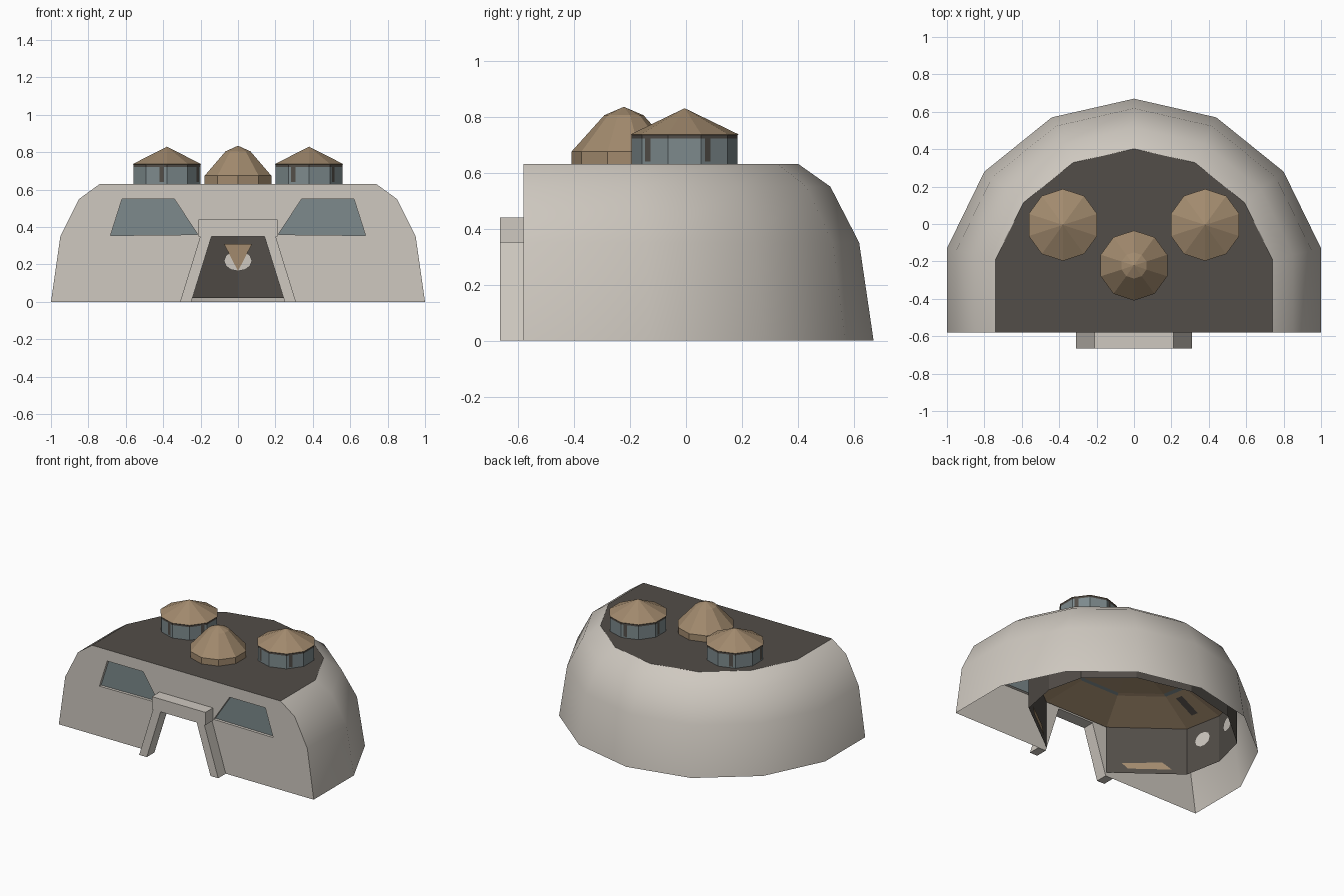
import bpy, bmesh, math
from mathutils import Vector

if "Cube" in bpy.data.objects:
    bpy.data.objects.remove(bpy.data.objects["Cube"])

def mat(name, rgb):
    m = bpy.data.materials.new(name)
    m.diffuse_color = (*rgb, 1)
    m.use_nodes = True
    m.node_tree.nodes["Principled BSDF"].inputs["Base Color"].default_value = m.diffuse_color
    return m

PLASTER = mat("pale_plaster", (0.62, 0.58, 0.525))
DARK = mat("dark_roofing", (0.085, 0.075, 0.065))
BROWN = mat("tan_brown", (0.36, 0.255, 0.155))
GLASS = mat("grey_blue_glass", (0.205, 0.255, 0.265))

def add(name, verts, faces, mats, index=None, smooth=None):
    me = bpy.data.meshes.new(name)
    me.from_pydata(verts, [], faces)
    bm = bmesh.new()
    bm.from_mesh(me)
    bmesh.ops.recalc_face_normals(bm, faces=bm.faces)
    bm.to_mesh(me)
    bm.free()
    for m in mats:
        me.materials.append(m)
    ob = bpy.data.objects.new(name, me)
    bpy.context.collection.objects.link(ob)
    if index:
        for p in me.polygons:
            p.material_index = index(p)
    if smooth:
        bpy.ops.object.select_all(action='DESELECT')
        ob.select_set(True)
        bpy.context.view_layer.objects.active = ob
        bpy.ops.object.shade_smooth_by_angle(angle=math.radians(smooth))
    return ob

def loft(rings, closed=True):
    """Join equal-length rings of points with quads."""
    n = len(rings[0])
    verts = [v for r in rings for v in r]
    faces = []
    for k in range(len(rings) - 1):
        for i in range(n if closed else n - 1):
            j = (i + 1) % n
            faces.append((k*n + i, k*n + j, (k+1)*n + j, (k+1)*n + i))
    return verts, faces

def prism(name, poly, y0, y1, m):
    n = len(poly)
    v, f = loft([[(x, y, z) for x, z in poly] for y in (y0, y1)])
    add(name, v, f + [tuple(range(n)), tuple(range(n, 2*n))], [m])

def mirrored(half):
    """Extend a right-side path ending on x = 0 to the left side."""
    return half + [(-x, y) for x, y in reversed(half[:-1])]

FRONT = -0.58
# curved shell: floor outline shrunk through the height profile
outline = mirrored([(1, FRONT), (1, -0.13), (0.8, 0.28), (0.44, 0.57), (0, 0.67)])
profile = [(1, 0), (0.95, 0.35), (0.85, 0.55), (0.74, 0.63)]
rings = [[(x*s, y if y == FRONT else -0.36 + (y + 0.36)*s, z) for x, y in outline]
         for s, z in profile]
v, f = loft(rings, closed=False)
add("curved_shell", v, f, [PLASTER], smooth=50)

# flat roof
add("flat_roof", rings[-1], [tuple(range(len(outline)))], [DARK])

# front wall with doorway notch and window holes
window = [(0.215, 0.36), (0.34, 0.55), (0.62, 0.55), (0.682, 0.355)]
half = [(s, z) for s, z in profile]
wall = half + [(-x, z) for x, z in reversed(half)]
wall += [(-0.25, 0), (-0.14, 0.35), (0.14, 0.35), (0.25, 0)]
bm = bmesh.new()
for loop in (wall, window, [(-x, z) for x, z in window]):
    vs = [bm.verts.new((x, FRONT, z)) for x, z in loop]
    for i in range(len(vs)):
        bm.edges.new((vs[i], vs[(i + 1) % len(vs)]))
bmesh.ops.triangle_fill(bm, edges=bm.edges[:], use_beauty=True, normal=(0, -1, 0))
me = bpy.data.meshes.new("front_wall")
bm.to_mesh(me)
bm.free()
me.materials.append(PLASTER)
bpy.context.collection.objects.link(bpy.data.objects.new("front_wall", me))

# recessed windows and leaning door posts on both sides
for side, s in (("right", 1), ("left", -1)):
    w = [(s*x, z) for x, z in window]
    v, f = loft([[(x, y, z) for x, z in w] for y in (FRONT, FRONT + 0.02)])
    add(side + "_window", v, f + [(4, 5, 6, 7)], [PLASTER, GLASS],
        index=lambda p: 1 if abs(p.normal.y) > 0.9 else 0)
    post = [(0.25, 0), (0.31, 0), (0.2, 0.355), (0.14, 0.355)]
    prism(side + "_door_post", [(s*x, z) for x, z in post], -0.665, FRONT, PLASTER)
prism("door_lintel", [(-0.21, 0.35), (0.21, 0.35), (0.21, 0.44), (-0.21, 0.44)],
      -0.665, FRONT, PLASTER)

# inner room: dark walls and shallow domed ceiling
room = mirrored([(0.25, -0.572), (0.66, -0.26), (0.71, 0.0), (0.65, 0.25),
                 (0.38, 0.48), (0, 0.57)])
v, f = loft([[(x, y, z) for x, y in room] for z in (0.02, 0.355)], closed=False)
add("room_wall", v, f, [DARK])
bands = [(1, 0.355), (0.6, 0.45), (0.56, 0.456), (0.25, 0.49)]
v, f = loft([[(x*s, y*s, z) for x, y in room] for s, z in bands])
n = len(room)
add("room_ceiling", v, f + [tuple(range(3*n, 4*n))], [BROWN, GLASS],
    index=lambda p: 1 if 0.448 < p.center.z < 0.457 and p.index % 2 else 0)

# dark marks on the ceiling slope
for i in range(0, n - 1, 2):
    d = (Vector(room[i]) + Vector(room[i + 1])) / 2
    t = (Vector(room[i + 1]) - Vector(room[i])).normalized() * 0.025
    pts = [(d.x*s + t.x*k, d.y*s + t.y*k, z - 0.005)
           for s, z, k in ((0.88, 0.3835, 1), (0.88, 0.3835, -1),
                           (0.65, 0.438, -1), (0.65, 0.438, 1))]
    add("ceiling_mark", pts, [(0, 1, 2, 3)], [DARK])

# wall ornaments: thin plates just inside a room wall segment
def wall_plate(name, i, poly, m, off=0.006):
    a, b = Vector(room[i]), Vector(room[i + 1])
    t = (b - a).normalized()
    inward = Vector((-t.y, t.x))
    c = (a + b) / 2 + inward * off
    add(name, [(c.x + t.x*u, c.y + t.y*u, z) for u, z in poly],
        [tuple(range(len(poly)))], [m])

disc = [(0.06*math.cos(a*math.pi/5), 0.23 + 0.05*math.sin(a*math.pi/5)) for a in range(10)]
for i in (1, 2, n - 4, n - 3):
    wall_plate("side_wall_disc", i, disc, PLASTER)
low = [(-0.16, 0.05), (0.12, 0.05), (0.16, 0.09), (-0.1, 0.1)]
for i in (0, n - 2):
    wall_plate("low_wall_panel", i, low, BROWN)

# disc and pennant opposite the door
oval = [(0.075*math.cos(a*math.pi/6), 0.22 + 0.055*math.sin(a*math.pi/6)) for a in range(12)]
prism("wall_disc", oval, 0.542, 0.547, PLASTER)
prism("wall_pennant", [(-0.075, 0.31), (0.075, 0.31), (0, 0.165)], 0.535, 0.54, BROWN)

def turret(name, cx, cy, prof, colours, index=None):
    """Ten-sided turret from (radius, z) pairs, closed by a tip."""
    ring = lambda r, z: [(cx + r*math.sin(i*math.pi/5), cy + r*math.cos(i*math.pi/5), z)
                         for i in range(10)]
    v, f = loft([ring(r, z) for r, z in prof[:-1]])
    k = len(v)
    v.append((cx, cy, prof[-1][1]))
    f += [(k - 10 + i, k - 10 + (i + 1) % 10, k) for i in range(10)]
    add(name, v, f, colours, index)

def turret_colour(p):
    if p.center.z > 0.735:
        return 0
    return 2 if p.center.z > 0.722 else 1

# glazed side turrets with dark mullions, and central dome
for side, s in (("right", 1), ("left", -1)):
    cx, cy = 0.38*s, -0.005
    turret(side + "_turret", cx, cy,
           [(0.189, 0.63), (0.189, 0.722), (0.189, 0.734), (0.192, 0.737), (0, 0.83)],
           [BROWN, GLASS, DARK], turret_colour)
    for k in range(1, 10, 2):
        a = (k + 0.5)*math.pi/5 + 0.2*s
        o = Vector((math.sin((k + 0.5)*math.pi/5), math.cos((k + 0.5)*math.pi/5)))
        t = Vector((o.y, -o.x))
        c = Vector((cx, cy)) + o*(0.189*math.cos(math.pi/10) + 0.003) + t*0.03*s
        pts = [(c.x + t.x*u, c.y + t.y*u, z) for u, z in
               ((-0.012, 0.64), (0.012, 0.64), (0.012, 0.724), (-0.012, 0.724))]
        add(side + "_turret_mullion", pts, [(0, 1, 2, 3)], [DARK])
turret("central_dome", 0, -0.222,
       [(0.187, 0.63), (0.187, 0.675), (0.07, 0.805), (0, 0.835)], [BROWN])
